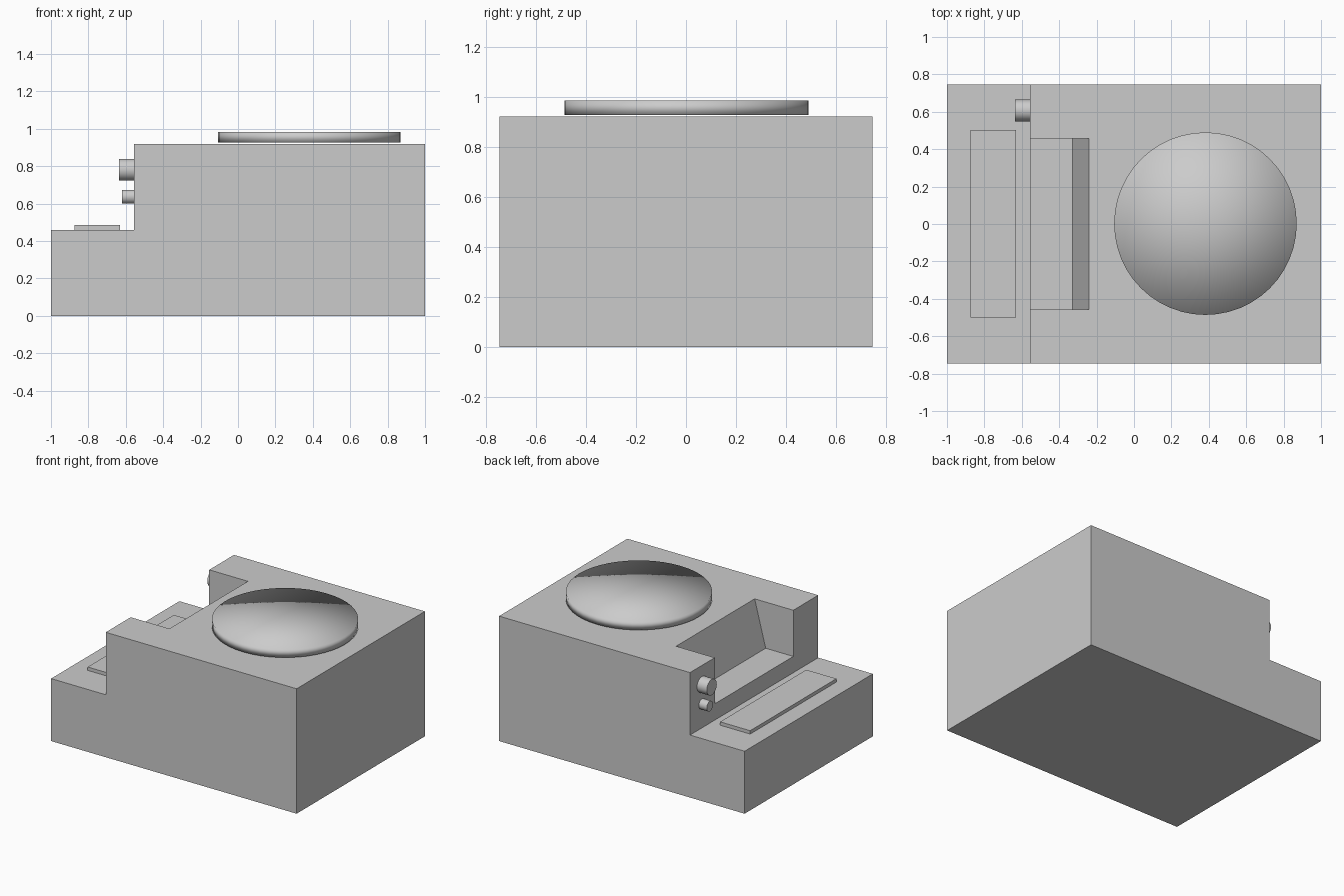
import bpy, bmesh
from math import pi
from mathutils import Matrix

if "Cube" in bpy.data.objects:
    bpy.data.objects.remove(bpy.data.objects["Cube"])


def finish(name, bm):
    bmesh.ops.recalc_face_normals(bm, faces=bm.faces)
    me = bpy.data.meshes.new(name)
    bm.to_mesh(me)
    bm.free()
    ob = bpy.data.objects.new(name, me)
    bpy.context.collection.objects.link(ob)
    return ob


def prism(name, profile, y0, y1):
    """Extrude an x-z profile from y0 to y1."""
    bm = bmesh.new()
    face = bm.faces.new([bm.verts.new((x, y0, z)) for x, z in profile])
    new = bmesh.ops.extrude_face_region(bm, geom=[face])["geom"]
    verts = [g for g in new if isinstance(g, bmesh.types.BMVert)]
    bmesh.ops.translate(bm, verts=verts, vec=(0, y1 - y0, 0))
    return finish(name, bm)


def box(name, x0, x1, y0, y1, z0, z1):
    return prism(name, [(x0, z0), (x1, z0), (x1, z1), (x0, z1)], y0, y1)


def disc(name, radius, depth, centre, segments, along_x=False):
    bm = bmesh.new()
    rot = Matrix.Rotation(pi / 2, 4, 'Y') if along_x else Matrix()
    bmesh.ops.create_cone(bm, cap_ends=True, cap_tris=not along_x, segments=segments,
                          radius1=radius, radius2=radius, depth=depth,
                          matrix=Matrix.Translation(centre) @ rot)
    return finish(name, bm)


# Stepped housing
box("lower_body", -1, 1, -0.746, 0.746, 0, 0.46)
upper = box("upper_body", -0.555, 1, -0.746, 0.746, 0.46, 0.92)

# Recess with a sloping back wall, open at the front edge and the top
cutter = prism("recess_cutter",
               [(-0.7, 0.58), (-0.33, 0.58), (-0.2135, 1.02), (-0.7, 1.02)],
               -0.456, 0.458)
cutter.hide_render = True
mod = upper.modifiers.new("recess", 'BOOLEAN')
mod.operation = 'DIFFERENCE'
mod.solver = 'EXACT'
mod.object = cutter
bpy.context.view_layer.objects.active = upper
bpy.ops.object.modifier_apply(modifier=mod.name)
bpy.data.objects.remove(cutter)

# Raised strip on the step
box("key_strip", -0.875, -0.63, -0.5, 0.503, 0.46, 0.485)

# Two control knobs on the step wall
for name, r, length, z in (("large_knob", 0.058, 0.08, 0.781),
                           ("small_knob", 0.037, 0.065, 0.637)):
    knob = disc(name, r, length, (-0.555 - length / 2, 0.607, z), 32, True)
    for p in knob.data.polygons:
        p.use_smooth = len(p.vertices) == 4

# Round platter, smooth shaded across its rim
platter = disc("round_platter", 0.488, 0.058, (0.382, 0.002, 0.955), 48)
for p in platter.data.polygons:
    p.use_smooth = True
